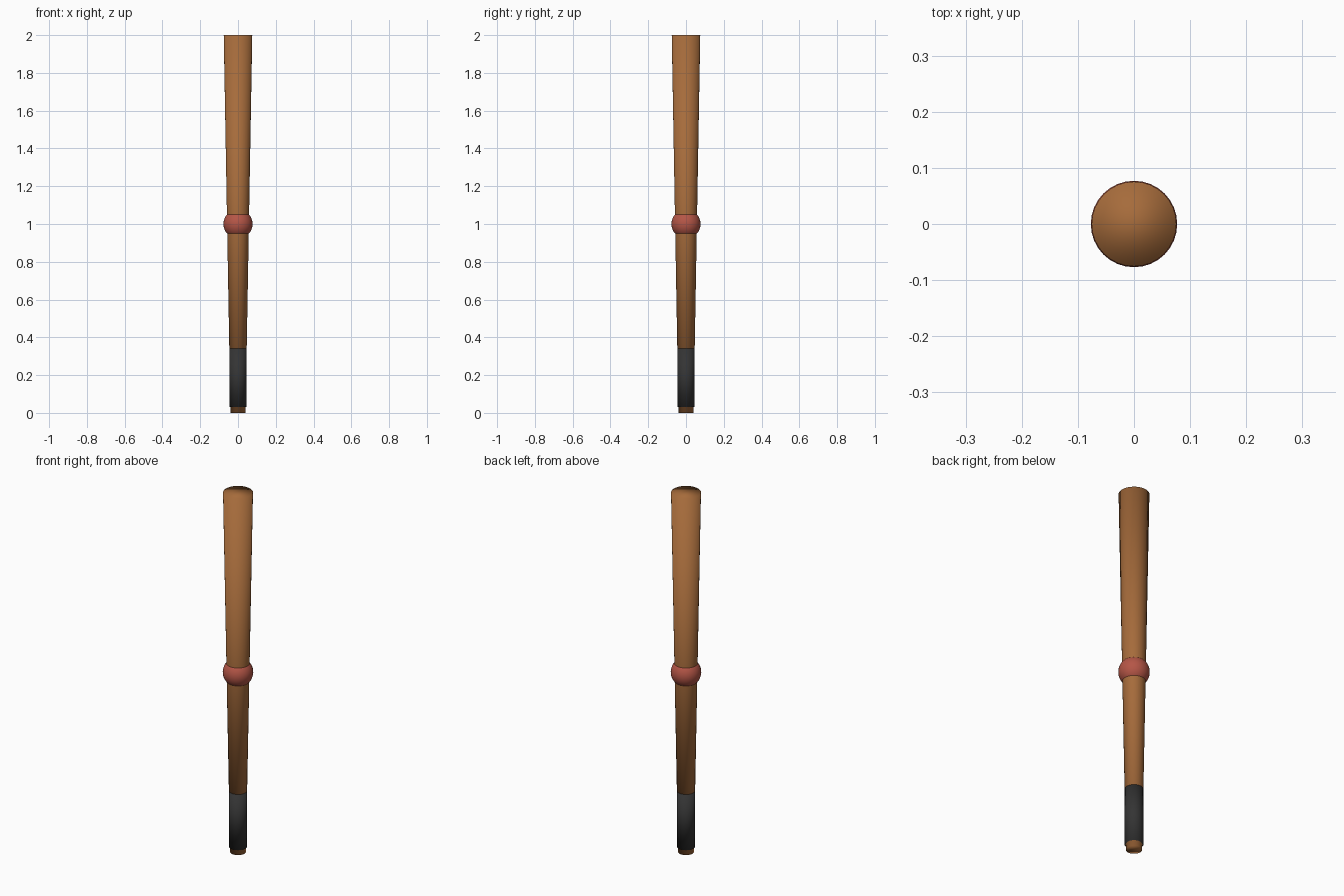
import bpy

if "Cube" in bpy.data.objects:
    bpy.data.objects.remove(bpy.data.objects["Cube"])


def material(name, rgb):
    m = bpy.data.materials.new(name)
    m.diffuse_color = (*rgb, 1)
    m.use_nodes = True
    m.node_tree.nodes["Principled BSDF"].inputs["Base Color"].default_value = m.diffuse_color
    return m


wood = material("brown wood", (0.38, 0.148, 0.044))
red = material("dull red", (0.46, 0.092, 0.062))
dark = material("dark wrap", (0.034, 0.034, 0.034))


def finish(name, mat):
    ob = bpy.context.object
    ob.name = name
    ob.data.materials.append(mat)
    bpy.ops.object.shade_smooth()   # soft shading runs over the end caps too
    return ob


def tapered_rod(name, r_low, r_high, z_low, z_high, mat):
    bpy.ops.mesh.primitive_cone_add(vertices=32, radius1=r_low, radius2=r_high,
                                    depth=z_high - z_low,
                                    location=(0, 0, (z_low + z_high) / 2))
    return finish(name, mat)


# long tapered shaft, thicker at the top
tapered_rod("shaft", 0.04, 0.0755, 0, 2, wood)

# dark grip near the bottom
tapered_rod("grip", 0.0463, 0.0463, 0.03, 0.34, dark)

# round knob at mid height
bpy.ops.mesh.primitive_uv_sphere_add(segments=32, ring_count=16, radius=0.077,
                                     location=(0, 0, 1))
finish("middle_knob", red)
